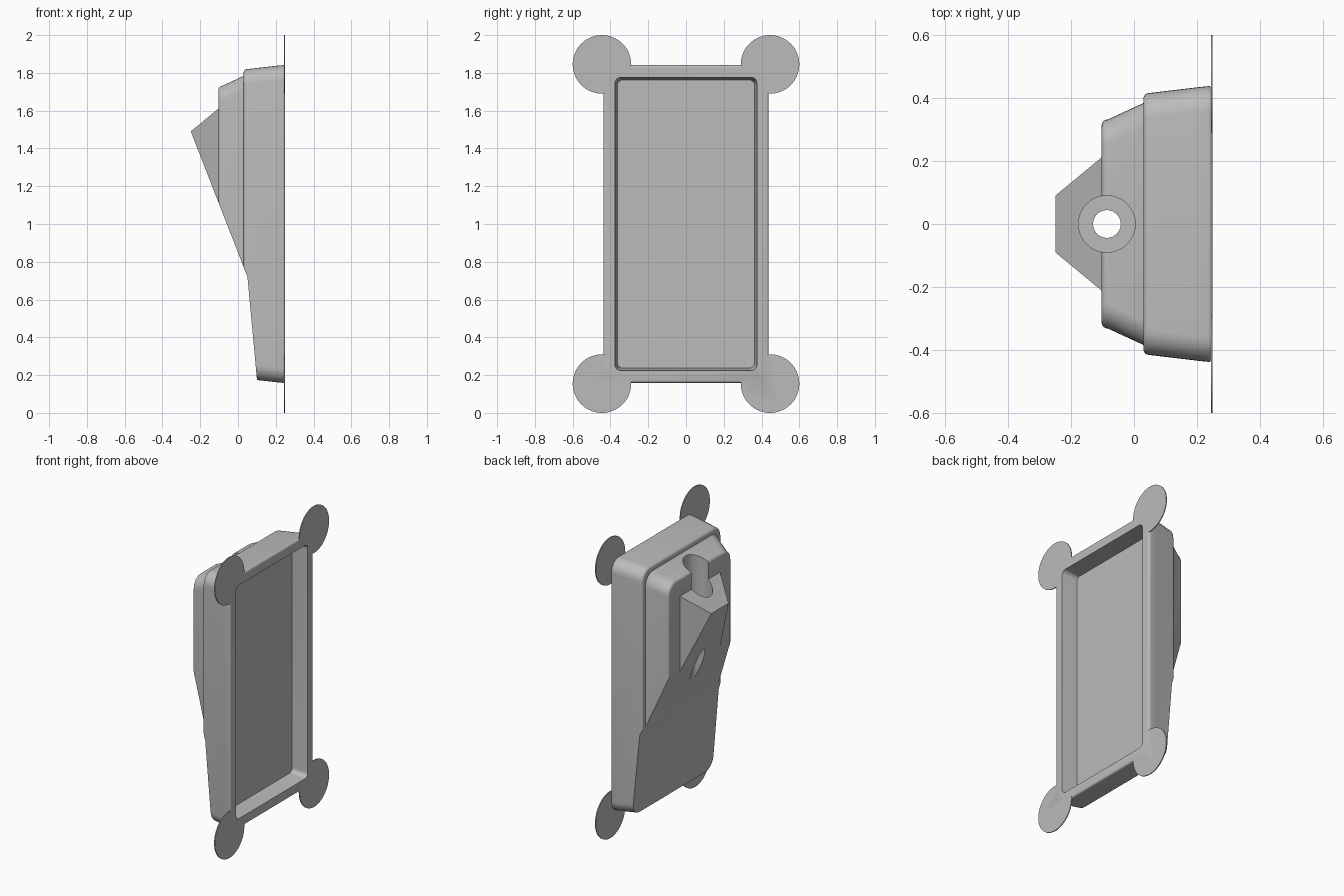
import bpy
import bmesh
from math import sin, cos, pi, radians
from mathutils import Matrix

cube = bpy.data.objects.get("Cube")
if cube:
    bpy.data.objects.remove(cube, do_unlink=True)

grey = bpy.data.materials.new("plain grey")
grey.use_nodes = True
colour = (0.5, 0.5, 0.5, 1)
grey.diffuse_color = colour
grey.node_tree.nodes["Principled BSDF"].inputs["Base Color"].default_value = colour


def finish(bm, name):
    bmesh.ops.recalc_face_normals(bm, faces=bm.faces)
    mesh = bpy.data.meshes.new(name)
    bm.to_mesh(mesh)
    bm.free()
    mesh.materials.append(grey)
    obj = bpy.data.objects.new(name, mesh)
    bpy.context.collection.objects.link(obj)
    return obj


def rounded_rect(x, half_y, half_z, radius, steps=8):
    """Rounded rectangle across the x axis, centred at z = 1."""
    points = []
    for quarter, (sy, sz) in enumerate([(1, 1), (-1, 1), (-1, -1), (1, -1)]):
        for i in range(steps + 1):
            a = (quarter + i / steps) * pi / 2
            points.append((x, sy * (half_y - radius) + radius * cos(a),
                           1 + sz * (half_z - radius) + radius * sin(a)))
    return points


def loft(name, sections):
    """Skin a closed solid through matching sections."""
    bm = bmesh.new()
    rings = [[bm.verts.new(p) for p in s] for s in sections]
    n = len(rings[0])
    for a, b in zip(rings, rings[1:]):
        for i in range(n):
            j = (i + 1) % n
            bm.faces.new((a[i], a[j], b[j], b[i]))
    bm.faces.new(rings[0])
    bm.faces.new(rings[-1])
    return finish(bm, name)


def tier(name, back, front, fillet, corner):
    """Tapered rounded block; back and front are (x, half_y, half_z)."""
    rings = [rounded_rect(*back, corner)]
    x, hy, hz = front
    for i in range(6):
        a = i / 5 * pi / 2
        inset = fillet * (1 - cos(a))
        rings.append(rounded_rect(x + fillet * (1 - sin(a)), hy - inset,
                                  hz - inset, corner - inset))
    return rings


def cylinder(name, radius, depth, centre, along_x=False):
    bm = bmesh.new()
    turn = Matrix.Rotation(pi / 2, 4, 'Y') if along_x else Matrix()
    bmesh.ops.create_cone(bm, cap_ends=True, segments=64, radius1=radius,
                          radius2=radius, depth=depth,
                          matrix=Matrix.Translation(centre) @ turn)
    return finish(bm, name)


def combine(target, other, operation):
    mod = target.modifiers.new("combine", 'BOOLEAN')
    mod.operation = operation
    mod.solver = 'EXACT'
    mod.object = other
    bpy.context.view_layer.objects.active = target
    bpy.ops.object.modifier_apply(modifier=mod.name)
    bpy.data.objects.remove(other, do_unlink=True)


# Main shell with a rounded rim at the open side
rim = []
for i in range(5):
    a = i / 4 * pi / 2
    inset = 0.013 * (1 - sin(a))
    rim.append(rounded_rect(0.237 + 0.013 * cos(a), 0.438 - inset,
                            0.841 - inset, 0.08 - inset))
body = loft("housing", rim + tier("shell", (0.2, 0.434, 0.837),
                                 (0.03, 0.416, 0.82), 0.018, 0.08))

# Raised second tier
step = loft("raised_tier", tier("step", (0.06, 0.398, 0.798),
                               (-0.103, 0.332, 0.732), 0.02, 0.08))
combine(body, step, 'UNION')

# Wedge boss with slanted top and flared sides
wedge = loft("wedge_boss", [
    [(x, y, z) for y, z in [(-w, 0.6), (w, 0.6), (w, top), (-w, top)]]
    for x, w, top in [(-0.02, 0.28, 1.68), (-0.25, 0.09, 1.49)]])
combine(body, wedge, 'UNION')

# Four round corner tabs
for sy in (-1, 1):
    for z in (0.155, 1.845):
        combine(body, cylinder("corner_tab", 0.155, 0.006,
                               (0.247, sy * 0.445, z), True), 'UNION')

# Sloping cut across the lower outer side
profile = [(-0.25, 1.49), (0.05, 0.72), (0.117, -0.003),
           (-0.8, -0.003), (-0.8, 1.49)]
slope = loft("slope_cutter", [[(x, y, z) for x, z in profile] for y in (-1, 1)])
combine(body, slope, 'DIFFERENCE')

# Open recess with slightly drafted walls
recess = loft("recess_cutter", [rounded_rect(0.3, 0.383, 0.783, 0.035),
                                rounded_rect(0.145, 0.362, 0.762, 0.025)])
combine(body, recess, 'DIFFERENCE')

# Vertical hole with a wide counterbore
combine(body, cylinder("counterbore_cutter", 0.09, 0.6,
                       (-0.086, 0, 1.7)), 'DIFFERENCE')
combine(body, cylinder("hole_cutter", 0.044, 1.4,
                       (-0.086, 0, 1.2)), 'DIFFERENCE')

bpy.ops.object.select_all(action='DESELECT')
body.select_set(True)
bpy.context.view_layer.objects.active = body
bpy.ops.object.shade_smooth_by_angle(angle=radians(30))
